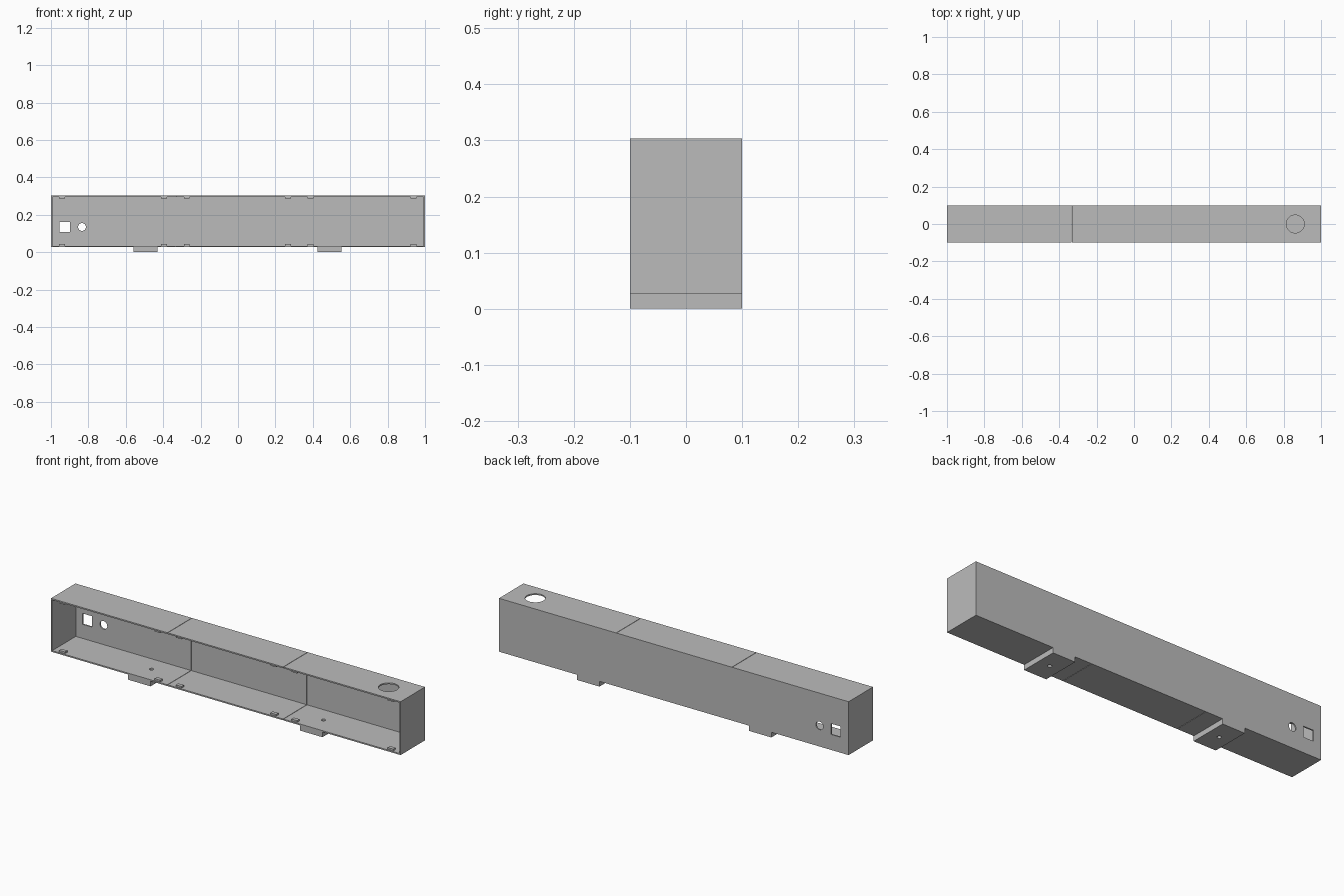
import bpy

if "Cube" in bpy.data.objects:
    bpy.data.objects.remove(bpy.data.objects["Cube"], do_unlink=True)

grey = bpy.data.materials.new("plain grey")
grey.use_nodes = True
GREY = (0.5, 0.5, 0.5, 1)
grey.diffuse_color = GREY
grey.node_tree.nodes["Principled BSDF"].inputs["Base Color"].default_value = GREY

WALL = 0.007
BOTTOM, TOP = 0.027, 0.303
FRONT, BACK = -0.1, 0.1
SEAMS = (-0.333, 0.329)
FEET = (-0.494, 0.489)


def box(name, x0, x1, y0, y1, z0, z1):
    bpy.ops.mesh.primitive_cube_add(size=1, location=((x0 + x1) / 2, (y0 + y1) / 2, (z0 + z1) / 2))
    ob = bpy.context.object
    ob.name = name
    ob.scale = (x1 - x0, y1 - y0, z1 - z0)
    bpy.ops.object.transform_apply(location=False, rotation=False)
    ob.data.materials.append(grey)
    return ob


def rod(name, radius, depth, location, along_y=False):
    bpy.ops.mesh.primitive_cylinder_add(vertices=40, radius=radius, depth=depth, location=location,
                                        rotation=(1.570796 if along_y else 0, 0, 0))
    ob = bpy.context.object
    ob.name = name
    ob.data.materials.append(grey)
    return ob


def cut(target, cutter):
    mod = target.modifiers.new("cut", "BOOLEAN")
    mod.operation = "DIFFERENCE"
    mod.solver = "EXACT"
    mod.object = cutter
    bpy.context.view_layer.objects.active = target
    bpy.ops.object.modifier_apply(modifier=mod.name)
    bpy.data.objects.remove(cutter, do_unlink=True)


# Long casing, hollow and open at the front
casing = box("casing", -1, 1, FRONT, BACK, BOTTOM, TOP)
cut(casing, box("cavity", -1 + WALL, 1 - WALL, FRONT - 0.1, BACK - WALL, BOTTOM + WALL, TOP - WALL))

# Seams between the three sections, stopping short of the outer back face
for x in SEAMS:
    cut(casing, box("seam", x - 0.001, x + 0.001, FRONT - 0.1, BACK - 0.003, BOTTOM - 0.1, TOP + 0.1))

# Openings in the back wall and the top
cut(casing, box("socket_opening", -0.955, -0.899, 0.05, 0.15, 0.107, 0.163))
cut(casing, rod("cable_opening", 0.021, 0.1, (-0.834, BACK, 0.135), along_y=True))
cut(casing, rod("top_opening", 0.048, 0.1, (0.862, 0, TOP)))

# Feet with a screw hole running through the floor
for side, x in zip(("right", "left"), FEET):
    foot = box(side + "_foot", x - 0.064, x + 0.064, FRONT, BACK, 0, BOTTOM)
    for part in (casing, foot):
        cut(part, rod("screw_hole", 0.01, 0.2, (x, 0, 0)))

# Small retaining tabs inside the front rim, two per section at top and bottom
edges = (-1, *SEAMS, 1)
for start, end in zip(edges, edges[1:]):
    for x in (start + 0.059, end - 0.062):
        for name, z in (("floor_tab", BOTTOM + WALL + 0.004), ("top_tab", TOP - WALL - 0.004)):
            box(name, x - 0.016, x + 0.016, FRONT + 0.006, FRONT + 0.026, z - 0.005, z + 0.005)
